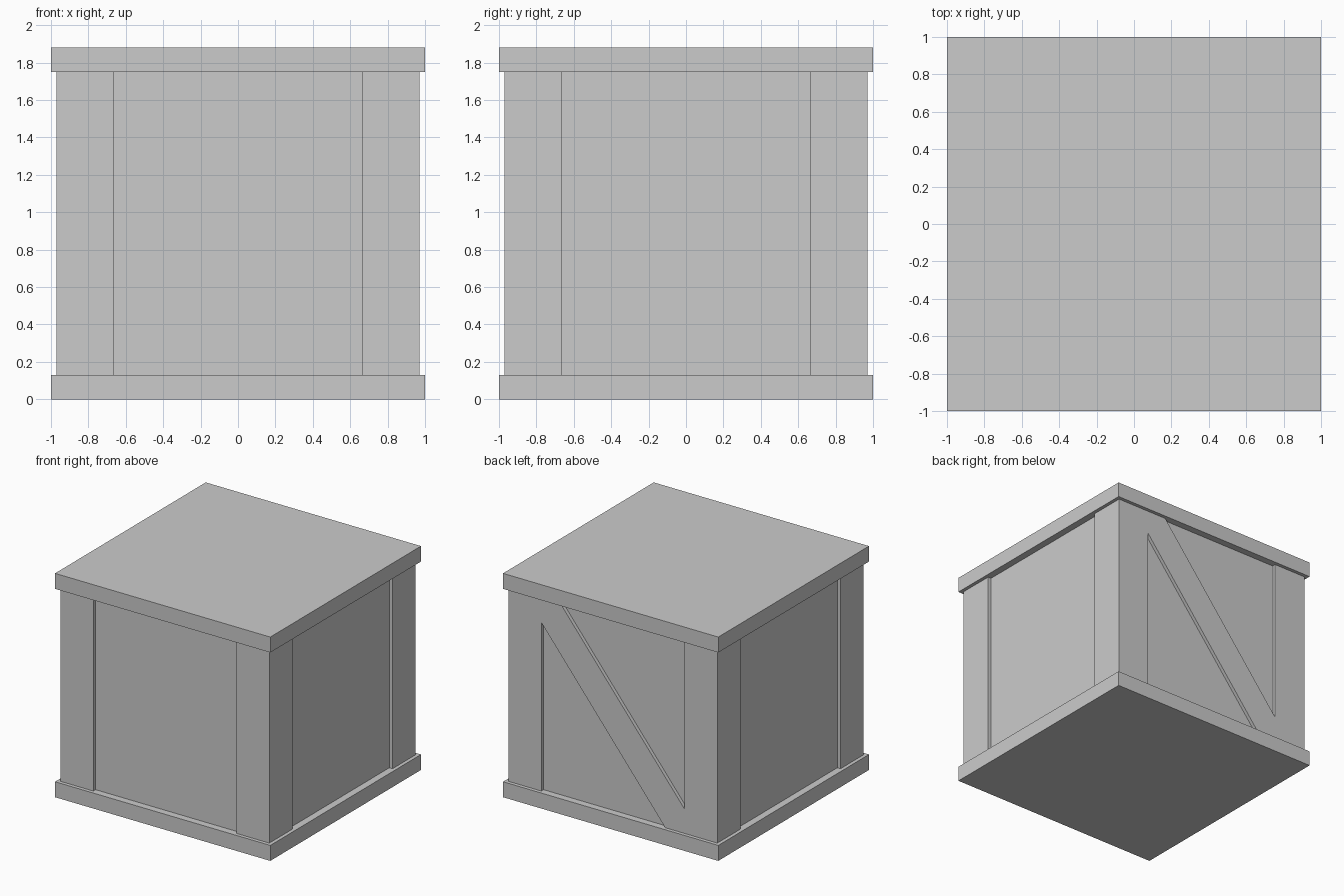
import bpy, bmesh
from mathutils import Vector

if "Cube" in bpy.data.objects:
    bpy.data.objects.remove(bpy.data.objects["Cube"])

SLAB = 0.13      # lid and base thickness
TOP = 1.88       # overall height
OUT = 0.97       # outer face of posts
INN = 0.665      # inner edge of posts
PANEL = 0.94     # recessed wall face


def box(name, lo, hi):
    lo, hi = Vector(lo), Vector(hi)
    bm = bmesh.new()
    bmesh.ops.create_cube(bm, size=1)
    for v in bm.verts:
        v.co = Vector(a * b for a, b in zip(v.co, hi - lo)) + (lo + hi) / 2
    return finish(name, bm)


def finish(name, bm):
    bmesh.ops.recalc_face_normals(bm, faces=bm.faces)
    me = bpy.data.meshes.new(name)
    bm.to_mesh(me)
    bm.free()
    ob = bpy.data.objects.new(name, me)
    bpy.context.collection.objects.link(ob)
    return ob


# Overhanging base and lid
box("base", (-1, -1, 0), (1, 1, SLAB))
box("lid", (-1, -1, TOP - SLAB), (1, 1, TOP))

# Recessed walls
box("wall_panels", (-PANEL, -PANEL, SLAB), (PANEL, PANEL, TOP - SLAB))

# Corner posts
for sx, side in ((-1, "left"), (1, "right")):
    for sy, end in ((-1, "front"), (1, "back")):
        xs = sorted((sx * INN, sx * OUT))
        ys = sorted((sy * INN, sy * OUT))
        box(f"{end}_{side}_post", (xs[0], ys[0], SLAB), (xs[1], ys[1], TOP - SLAB))

# Diagonal brace across the back, trimmed to the frame (half outline, rotated 180 degrees)
half = [(INN, 1.545), (INN, TOP - SLAB), (0.486, TOP - SLAB)]
outline = half + [(-x, TOP - z) for x, z in half]
bm = bmesh.new()
face = bm.faces.new([bm.verts.new((x, PANEL, z)) for x, z in outline])
ext = bmesh.ops.extrude_face_region(bm, geom=[face], use_keep_orig=True)
moved = [g for g in ext["geom"] if isinstance(g, bmesh.types.BMVert)]
bmesh.ops.translate(bm, verts=moved, vec=(0, OUT - PANEL, 0))
finish("back_brace", bm)
